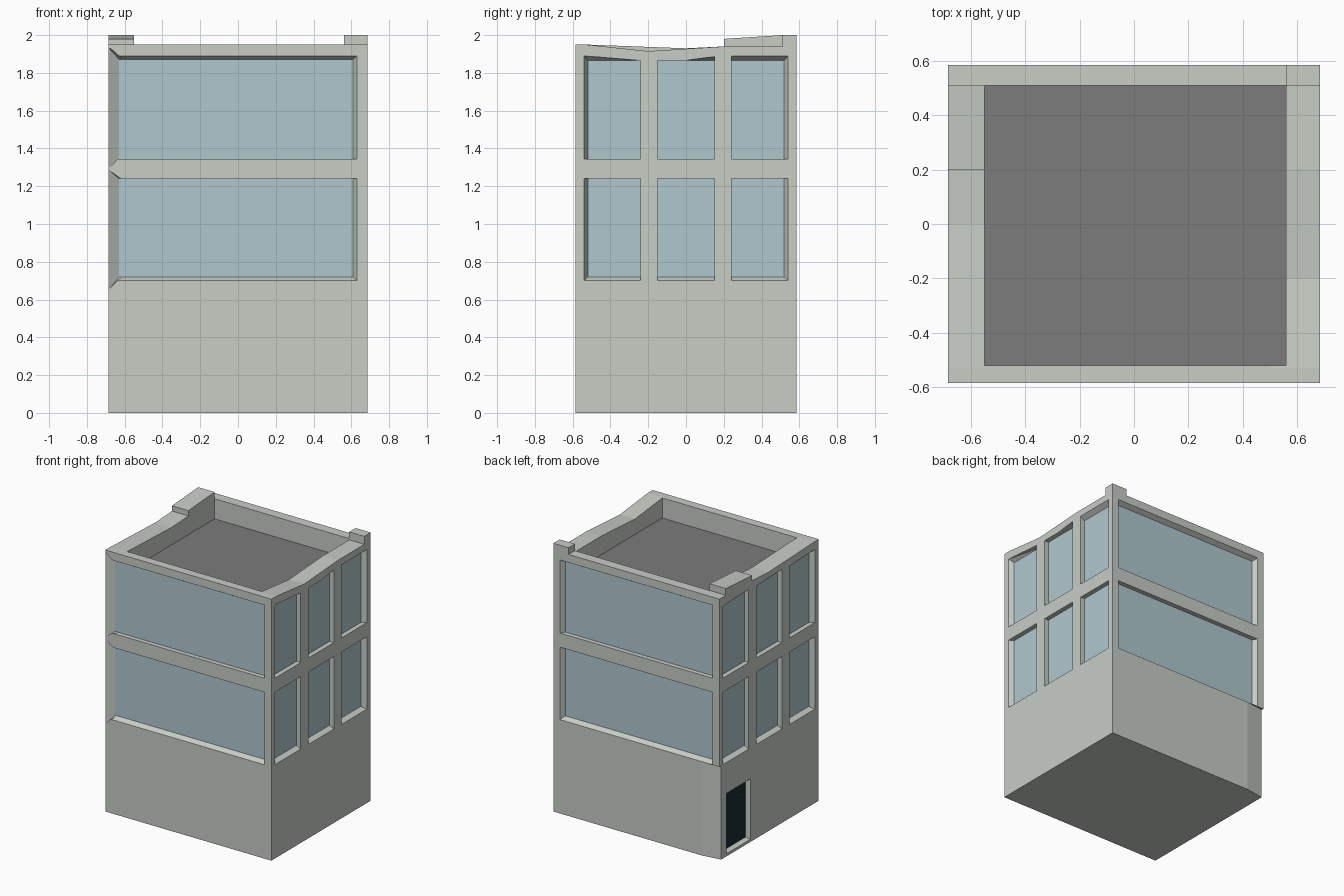
import bpy, bmesh

if "Cube" in bpy.data.objects:
    bpy.data.objects.remove(bpy.data.objects["Cube"])

X, Y, DEPTH = 0.685, 0.585, 0.035


def material(name, r, g, b):
    m = bpy.data.materials.new(name)
    m.diffuse_color = (r, g, b, 1)
    m.use_nodes = True
    m.node_tree.nodes["Principled BSDF"].inputs["Base Color"].default_value = m.diffuse_color
    return m


WALL, GLASS, ROOF, DOOR = range(4)
MATS = [material("wall_paint", 0.57, 0.61, 0.56), material("window_glass", 0.43, 0.58, 0.62),
        material("roof_felt", 0.2, 0.2, 0.2), material("door_paint", 0.012, 0.025, 0.035)]


def prism(name, loop_a, loop_b, cap=WALL):
    """Solid between two matching loops; the cap on loop_b gets its own material."""
    bm = bmesh.new()
    a = [bm.verts.new(p) for p in loop_a]
    b = [bm.verts.new(p) for p in loop_b]
    bm.faces.new(a)
    bm.faces.new(b[::-1]).material_index = cap
    for i in range(len(a)):
        j = (i + 1) % len(a)
        bm.faces.new((a[j], a[i], b[i], b[j]))
    bmesh.ops.recalc_face_normals(bm, faces=bm.faces)
    me = bpy.data.meshes.new(name)
    bm.to_mesh(me)
    bm.free()
    for m in MATS:
        me.materials.append(m)
    ob = bpy.data.objects.new(name, me)
    bpy.context.collection.objects.link(ob)
    return ob


def rect(x0, x1, y0, y1):
    return [(x0, y0), (x1, y0), (x1, y1), (x0, y1)]


def box(name, x0, x1, y0, y1, z0, z1, cap=WALL):
    r = rect(x0, x1, y0, y1)
    return prism(name, [(x, y, z1) for x, y in r], [(x, y, z0) for x, y in r], cap)


body = box("building_body", -X, X, -Y, Y, 0, 2)


def cut(cutter):
    mod = body.modifiers.new("cut", 'BOOLEAN')
    mod.operation = 'DIFFERENCE'
    mod.solver = 'EXACT'
    mod.object = cutter
    bpy.context.view_layer.objects.active = body
    bpy.ops.object.modifier_apply(modifier=mod.name)
    bpy.data.objects.remove(cutter)


# Roof well and the lowered parapet tops, leaving two raised corner blocks
cut(box("roof_well", -0.55, 0.56, -0.52, 0.51, 1.80, 2.2, ROOF))
cut(box("front_parapet_cut", -0.9, 0.9, -0.9, -0.52, 1.95, 2.2))
cut(box("back_parapet_cut", -0.9, 0.56, 0.51, 0.9, 1.95, 2.2))
right_top = [(-0.53, 1.95), (-0.2, 1.915), (0.2, 1.94), (0.51, 1.94), (0.51, 2.2), (-0.53, 2.2)]
left_top = [(-0.53, 1.95), (0, 1.93), (0.2, 1.94), (0.2, 1.98), (0.51, 2.0), (0.51, 2.2), (-0.53, 2.2)]
for name, prof, x0, x1 in (("right_parapet_cut", right_top, 0.5, 0.9),
                           ("left_parapet_cut", left_top, -0.9, -0.5)):
    cut(prism(name, [(x0, y, z) for y, z in prof], [(x1, y, z) for y, z in prof]))

# Shallow taper at the foot of the back left corner
taper = [(-0.54, Y), (-0.9, Y - 0.053), (-0.9, 0.8), (-0.54, 0.8)]
cut(prism("corner_taper", [(x, y, 0.70) for x, y in taper], [(x, y, -0.2) for x, y in taper]))

# Wall planes: position along the wall, depth inward, height
SIDES = {"front": lambda u, d, z: (u, -Y + d, z),
         "back": lambda u, d, z: (u, Y - d, z),
         "right": lambda u, d, z: (X - d, u, z),
         "left": lambda u, d, z: (-X + d, u, z)}


def recess(side, outer, inner, cap=GLASS):
    """Opening that slopes from the outer outline to the pane outline."""
    place = SIDES[side]
    beyond = [(2 * o[0] - i[0], 2 * o[1] - i[1]) for o, i in zip(outer, inner)]
    cut(prism("opening", [place(u, -DEPTH, z) for u, z in beyond],
              [place(u, DEPTH, z) for u, z in inner], cap))


# Back: two wide windows
recess("back", rect(-0.63, 0.63, 0.70, 1.24), rect(-0.61, 0.61, 0.72, 1.24))
recess("back", rect(-0.63, 0.63, 1.345, 1.89), rect(-0.61, 0.61, 1.345, 1.87))

# Front: two wide windows whose left reveal splays out to the corner
recess("front",
       [(-0.683, 0.655), (-0.63, 0.70), (0.63, 0.70), (0.63, 1.24), (-0.62, 1.24), (-0.683, 1.285)],
       [(-0.63, 0.718), (-0.61, 0.72), (0.61, 0.72), (0.61, 1.24), (-0.60, 1.24), (-0.63, 1.24)])
recess("front",
       [(-0.683, 1.295), (-0.62, 1.345), (0.63, 1.345), (0.63, 1.89), (-0.63, 1.89), (-0.683, 1.93)],
       [(-0.63, 1.345), (-0.60, 1.345), (0.61, 1.345), (0.61, 1.87), (-0.61, 1.87), (-0.63, 1.872)])

# Sides: three windows on each of two floors; right heads follow the dipping parapet
columns = [(-0.54, -0.24, 0.02, 0), (-0.15, 0.15, 0, 0), (0.24, 0.54, 0, 0.02)]
heads = {"right": [(1.89, 1.865), (1.866, 1.886), (1.89, 1.89)], "left": [(1.89, 1.88)] * 3}
for side in ("right", "left"):
    for (u0, u1, a, b), (h0, h1) in zip(columns, heads[side]):
        recess(side, rect(u0, u1, 0.70, 1.24), rect(u0 + a, u1 - b, 0.72, 1.24))
        recess(side, [(u0, 1.345), (u1, 1.345), (u1, h1), (u0, h0)],
               rect(u0 + a, u1 - b, 1.345, 1.865))

# Door near the back of the left side
recess("left", rect(0.22, 0.50, 0.02, 0.47), rect(0.23, 0.49, 0.03, 0.46), DOOR)
bpy.ops.mesh.primitive_uv_sphere_add(segments=12, ring_count=8, radius=0.012,
                                     location=(-X + DEPTH - 0.008, 0.31, 0.34))
knob = bpy.context.object
knob.name = "door_knob"
knob.data.materials.append(MATS[DOOR])
bpy.ops.object.shade_smooth_by_angle()
